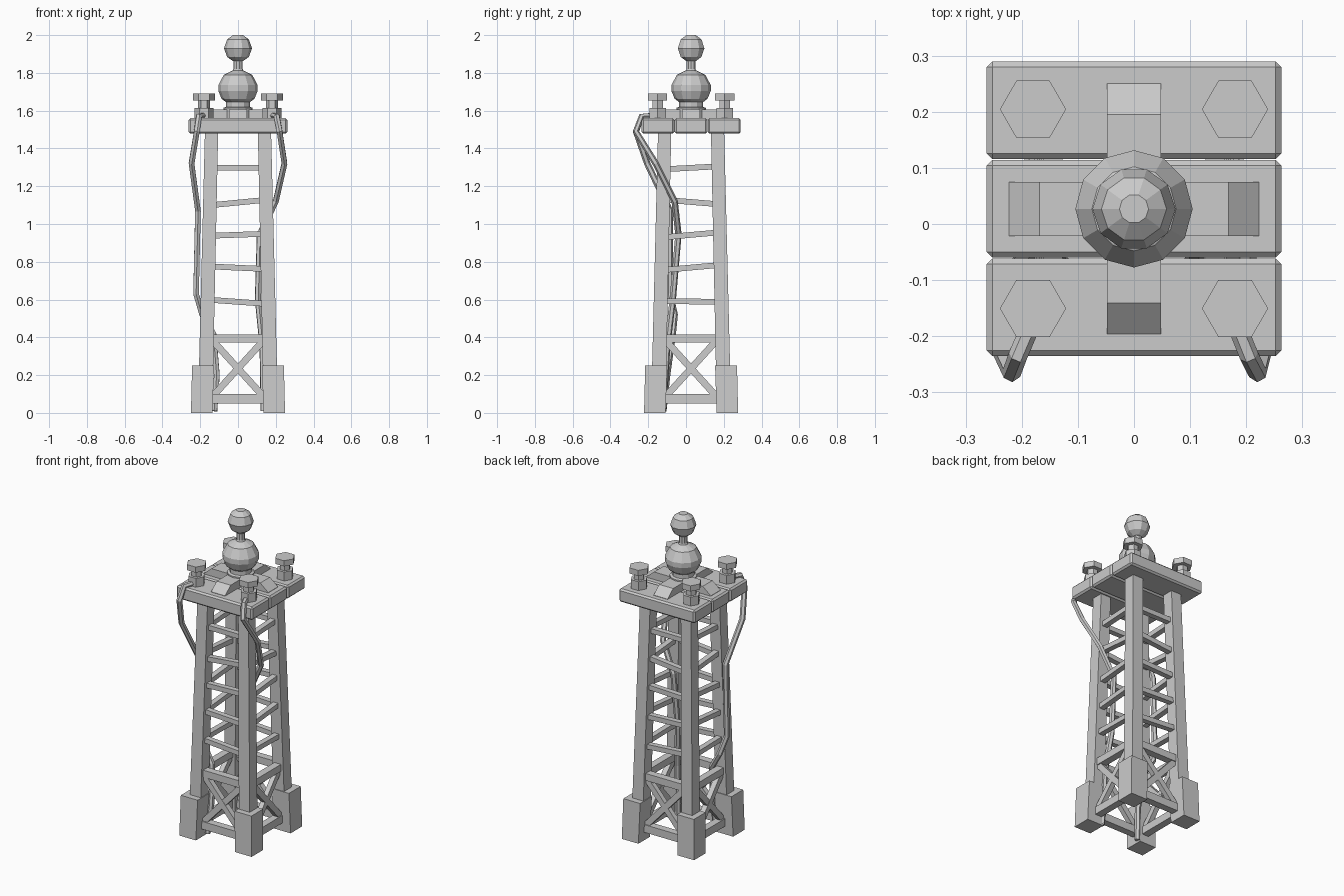
import bpy, bmesh
from math import sin, cos, tau
from mathutils import Vector

if "Cube" in bpy.data.objects:
    bpy.data.objects.remove(bpy.data.objects["Cube"])

CY = 0.027  # tower axis in y


def mesh_object(name, verts, faces, bevel=0):
    me = bpy.data.meshes.new(name)
    me.from_pydata([tuple(v) for v in verts], [], faces)
    bm = bmesh.new()
    bm.from_mesh(me)
    bmesh.ops.recalc_face_normals(bm, faces=bm.faces)
    bm.to_mesh(me)
    bm.free()
    ob = bpy.data.objects.new(name, me)
    bpy.context.collection.objects.link(ob)
    if bevel:
        mod = ob.modifiers.new("bevel", 'BEVEL')
        mod.width, mod.segments = bevel, 1
    return ob


def loft(name, rings, bevel=0):
    n = len(rings[0])
    verts = [v for r in rings for v in r]
    faces = [(k*n + i, k*n + (i+1) % n, (k+1)*n + (i+1) % n, (k+1)*n + i)
             for k in range(len(rings) - 1) for i in range(n)]
    faces += [tuple(range(n)), tuple(range(len(verts) - n, len(verts)))]
    return mesh_object(name, verts, faces, bevel)


def square(x, y, z, hx, hy):
    return [(x-hx, y-hy, z), (x+hx, y-hy, z), (x+hx, y+hy, z), (x-hx, y+hy, z)]


def lathe(name, profile, sides, x=0, y=CY):
    return loft(name, [[(x + r*cos(tau*i/sides), y + r*sin(tau*i/sides), z)
                        for i in range(sides)] for r, z in profile])


def beam(name, p, q, height, depth, normal):
    p, q, nrm = Vector(p), Vector(q), Vector(normal)
    up = (q - p).normalized().cross(nrm) * height / 2
    d = nrm * depth / 2
    return loft(name, [[c-up-d, c+up-d, c+up+d, c-up+d] for c in (p, q)])


def leg_centre(z):
    return 0.174 - 0.023 * z


def side_beam(name, side, a, b, height, depth=0.034):
    """Beam in one tower side; a and b are (offset along side, z)."""
    axis, sign = side
    ends = []
    for u, z in (a, b):
        out = sign * leg_centre(z)
        ends.append((u, CY + out, z) if axis == 'y' else (out, CY + u, z))
    beam(name, ends[0], ends[1], height, depth, (0, 1, 0) if axis == 'y' else (1, 0, 0))


# Legs, feet and bolts at the four corners
for sx in (-1, 1):
    for sy in (-1, 1):
        loft("leg", [square(sx*c, CY + sy*c, z, h, h)
                     for c, z, h in ((0.174, 0.02, 0.038), (0.14, 1.49, 0.035))])
        loft("foot", [square(sx*c, CY + sy*c, z, h, h)
                      for c, z, h in ((0.192, 0, 0.057), (0.185, 0.25, 0.058))])
        bx, by = sx*0.18, CY + sy*0.1775
        lathe("bolt_nut", [(0.05, 1.55), (0.05, 1.615)], 6, bx, by)
        lathe("bolt_shaft", [(0.032, 1.6), (0.032, 1.66)], 6, bx, by)
        lathe("bolt_head", [(0.059, 1.655), (0.059, 1.69)], 6, bx, by)

# Ladder rungs, slightly crooked, and the cross braces
rungs = {
    'y': ((1.298, 1.298), (1.10, 1.127), (0.938, 0.948), (0.775, 0.762), (0.598, 0.578)),
    'x': ((1.29, 1.305), (1.128, 1.105), (0.93, 0.955), (0.757, 0.782), (0.592, 0.588)),
}
for axis in ('x', 'y'):
    for sign in (-1, 1):
        side = (axis, sign)
        for z0, z1 in rungs[axis]:
            side_beam("rung", side, (-0.14, z0), (0.14, z1), 0.03)
        side_beam("upper_rail", side, (-0.15, 0.394), (0.15, 0.394), 0.044, 0.045)
        side_beam("lower_rail", side, (-0.16, 0.075), (0.16, 0.075), 0.048, 0.045)
        side_beam("cross_brace", side, (-0.15, 0.07), (0.15, 0.40), 0.036, 0.03)
        side_beam("cross_brace", side, (-0.15, 0.40), (0.15, 0.07), 0.036, 0.033)

# Platform planks
for i in (-1, 0, 1):
    y = CY + i*0.1755
    loft("platform_plank", [square(0, y, z, 0.2625, 0.087) for z in (1.478, 1.56)], 0.01)

# Four sloped brackets around the finial
for cx, cy in ((1, 0), (0, 1), (-1, 0), (0, -1)):
    prof = [(0.03, 1.55), (0.223, 1.55), (0.223, 1.562), (0.168, 1.607), (0.03, 1.607)]
    loft("bracket", [[(cx*r - cy*s, CY + cy*r + cx*s, z) for r, z in prof]
                     for s in (-0.048, 0.048)])

# Finial: collar, large ball, rod, small ball
lathe("finial_collar", [(0.078, 1.56), (0.078, 1.615), (0.063, 1.62), (0.063, 1.66)], 12)
lathe("large_ball", [(0.05, 1.635), (0.087, 1.663), (0.1045, 1.705), (0.1045, 1.735),
                     (0.075, 1.79), (0.03, 1.812)], 12)
lathe("finial_rod", [(0.032, 1.80), (0.025, 1.82), (0.025, 1.87)], 10)
lathe("small_ball", [(0.026, 1.862), (0.058, 1.885), (0.074, 1.93),
                     (0.058, 1.977), (0.026, 2.0)], 10)

# Hanging cables
cables = {
    "left_cable": [(-0.175, -0.16, 1.575), (-0.207, -0.235, 1.57), (-0.218, -0.265, 1.49),
                   (-0.246, -0.205, 1.32), (-0.212, -0.085, 1.07), (-0.222, -0.085, 0.63),
                   (-0.19, -0.06, 0.52), (-0.13, -0.07, 0.42), (-0.112, -0.10, 0.2),
                   (-0.125, -0.12, 0.01)],
    "right_cable": [(0.175, -0.16, 1.575), (0.205, -0.235, 1.57), (0.22, -0.265, 1.49),
                    (0.246, -0.16, 1.32), (0.2, -0.06, 1.12), (0.115, -0.04, 0.945),
                    (0.105, -0.07, 0.6), (0.13, -0.10, 0.35), (0.135, -0.12, 0.01)],
}
for name, pts in cables.items():
    cu = bpy.data.curves.new(name, 'CURVE')
    cu.dimensions = '3D'
    cu.bevel_depth, cu.bevel_resolution, cu.use_fill_caps = 0.017, 1, True
    sp = cu.splines.new('POLY')
    sp.points.add(len(pts) - 1)
    for p, co in zip(sp.points, pts):
        p.co = (*co, 1)
    sp.use_smooth = False
    bpy.context.collection.objects.link(bpy.data.objects.new(name, cu))
